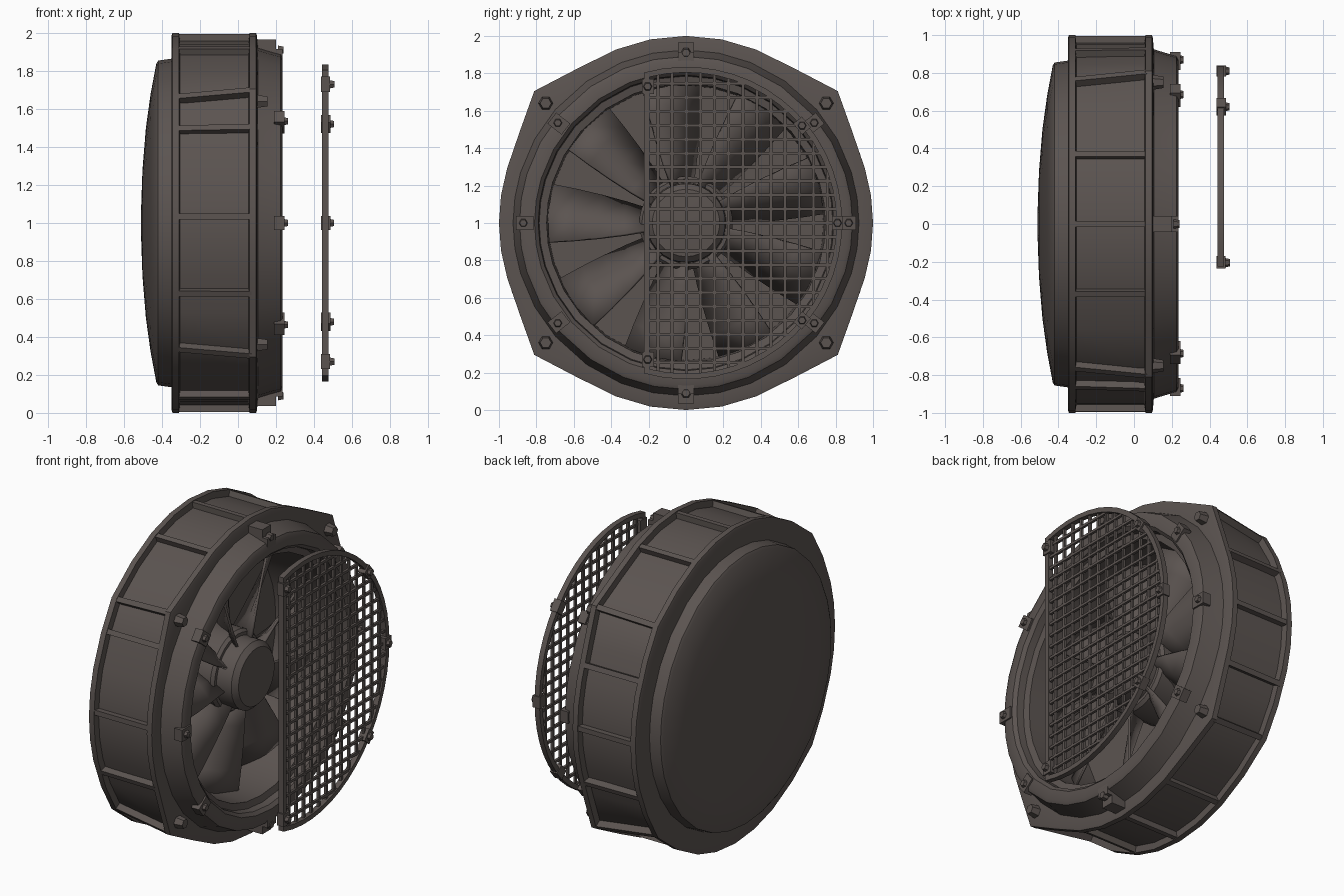
import bpy, bmesh, math
from mathutils import Matrix, Vector

if "Cube" in bpy.data.objects:
    bpy.data.objects.remove(bpy.data.objects["Cube"])

mat = bpy.data.materials.new("dark warm grey metal")
mat.diffuse_color = (0.105, 0.088, 0.081, 1)
mat.use_nodes = True
mat.node_tree.nodes["Principled BSDF"].inputs["Base Color"].default_value = mat.diffuse_color


def finish(name, bm, angle=35):
    bmesh.ops.recalc_face_normals(bm, faces=bm.faces)
    me = bpy.data.meshes.new(name)
    bm.to_mesh(me)
    bm.free()
    me.materials.append(mat)
    me.shade_smooth()
    me.set_sharp_from_angle(angle=math.radians(angle))
    ob = bpy.data.objects.new(name, me)
    bpy.context.collection.objects.link(ob)
    return ob


def polar(x, r, deg):
    a = math.radians(deg)
    return Vector((x, r * math.cos(a), 1 + r * math.sin(a)))


def loft(bm, rings, loop=False, caps=False):
    vs = [[bm.verts.new(p) for p in ring] for ring in rings]
    n = len(vs[0])
    pairs = list(zip(vs, vs[1:])) + ([(vs[-1], vs[0])] if loop else [])
    for a, b in pairs:
        for i in range(n):
            j = (i + 1) % n
            bm.faces.new((a[i], a[j], b[j], b[i]))
    if caps:
        bm.faces.new(vs[0])
        bm.faces.new(vs[-1])


def polar_box(bm, deg, x0, x1, r0, r1, w):
    # box standing radially on the x axis
    m = (Matrix.Translation((0, 0, 1)) @ Matrix.Rotation(math.radians(deg), 4, 'X')
         @ Matrix.Translation(((x0 + x1) / 2, (r0 + r1) / 2, 0))
         @ Matrix.Diagonal((x1 - x0, r1 - r0, w, 1)))
    bmesh.ops.create_cube(bm, size=1, matrix=m)


def box(bm, lo, hi):
    lo, hi = Vector(lo), Vector(hi)
    m = Matrix.Translation((lo + hi) / 2) @ Matrix.Diagonal((*(hi - lo), 1))
    bmesh.ops.create_cube(bm, size=1, matrix=m)


def bolt(bm, pos, r, depth):
    m = Matrix.Translation(pos) @ Matrix.Rotation(math.pi / 2, 4, 'Y')
    bmesh.ops.create_cone(bm, cap_ends=True, segments=6, radius1=r, radius2=r * 0.75,
                          depth=depth, matrix=m)


# Round outline with four raised corners, which fade towards the back
TABLE = [(0, 1), (8.5, 1), (17, 1), (29, 1.015), (41, 1.075), (55, 1.009), (68, 1), (79, 1), (90, 1)]


def outline_r(deg, x):
    k = min(1, max(0.3, 0.3 + 0.7 * (x + 0.31) / 0.37))
    d = deg % 180
    d = 180 - d if d > 90 else d
    for (a0, r0), (a1, r1) in zip(TABLE, TABLE[1:]):
        if d <= a1:
            return 1 + k * (r0 + (r1 - r0) * (d - a0) / (a1 - a0) - 1)


quarter = [a for a, r in TABLE]
half = quarter + [180 - a for a in quarter[-2:0:-1]]
ANGLES = half + [a + 180 for a in half]


def outline(x, s):
    return [polar(x, s * outline_r(a, x), a) for a in ANGLES]


def circle(x, r):
    return [polar(x, r, a) for a in ANGLES]


# Housing: domed back, two flanges, recessed wall, front ring and inner well
bm = bmesh.new()
loft(bm, [
    circle(-0.51, 0.08), circle(-0.503, 0.28), circle(-0.485, 0.5), circle(-0.46, 0.68),
    circle(-0.43, 0.84), circle(-0.42, 0.855), circle(-0.35, 0.865),
    outline(-0.35, 0.985), outline(-0.345, 1), outline(-0.31, 1), outline(-0.305, 0.96),
    outline(0.055, 0.96), outline(0.06, 1), outline(0.095, 1), outline(0.10, 0.985),
    circle(0.105, 0.925), circle(0.17, 0.905), circle(0.225, 0.89), circle(0.235, 0.87),
    circle(0.235, 0.81), circle(0.215, 0.79), circle(0.17, 0.785), circle(0.16, 0.745),
    circle(-0.25, 0.735), circle(-0.25, 0.1)], caps=True)
finish("housing", bm)

# Ribs across the recessed wall
bm = bmesh.new()
for a in (0, 22, 41, 68, 90, 112, 139, 150, 178, 202, 221, 248, 270, 292, 319, 338):
    ends = []
    for x in (-0.32, 0.07):
        r = outline_r(a, x)
        ends.append([polar(x, r * s, a + d) for s, d in
                     ((0.9, -0.9), (0.995, -0.9), (0.995, 0.9), (0.9, 0.9))])
    loft(bm, ends, caps=True)
finish("housing_ribs", bm)

# Clips around the front ring
bm = bmesh.new()
for a in (0, 38, 142, 180, 218, 322):
    polar_box(bm, a, 0.19, 0.245, 0.815, 0.91, 0.075)
    bolt(bm, polar(0.25, 0.87, a), 0.025, 0.025)
for a in (90, 270):
    polar_box(bm, a, 0.09, 0.2, 0.85, 0.965, 0.085)
    polar_box(bm, a, 0.19, 0.235, 0.85, 0.915, 0.085)
    bolt(bm, polar(0.225, 0.91, a), 0.028, 0.03)
finish("ring_clips", bm)

# Corner bolts on the front flange
bm = bmesh.new()
for y in (-0.75, 0.75):
    for z in (0.36, 1.64):
        bolt(bm, (0.125, y, z), 0.04, 0.06)
finish("corner_bolts", bm)

# Hub
bm = bmesh.new()
loft(bm, [circle(-0.26, 0.25), circle(-0.02, 0.25), circle(0.0, 0.235), circle(0.0, 0.215),
          circle(0.1, 0.21), circle(0.13, 0.18), circle(0.14, 0.06)], caps=True)
finish("hub", bm)

# Nine pitched fan blades
bm = bmesh.new()
for k in range(9):
    rows = []
    for i in range(5):
        r = 0.2 + 0.135 * i
        spread = 16 - i
        pitch = 0.11 - 0.008 * i
        rows.append([bm.verts.new(polar(-0.06 + t * pitch + 0.02 * (1 - t * t), r,
                                        176 + 40 * k + t * spread)) for t in (-1, 0, 1)])
    for a, b in zip(rows, rows[1:]):
        for i in range(2):
            bm.faces.new((a[i], a[i + 1], b[i + 1], b[i]))
blades = finish("fan_blades", bm)
mod = blades.modifiers.new("thickness", 'SOLIDIFY')
mod.thickness = 0.015
mod.offset = 0

# Half grille: rim with one straight edge
CHORD = -0.225


def grille_ring(x, inset):
    r, c = 0.835 - inset, CHORD + inset
    end = math.degrees(math.acos(c / r))
    return [polar(x, r, -end + 2 * end * i / 32) for i in range(33)]


bm = bmesh.new()
loft(bm, [grille_ring(0.443, 0), grille_ring(0.477, 0), grille_ring(0.477, 0.03),
          grille_ring(0.443, 0.03)], loop=True)
finish("grille_rim", bm)

# Grille bars
bm = bmesh.new()
R, W = 0.815, 0.008
for i in range(1, 14):
    y = CHORD + 0.0755 * i
    h = math.sqrt(R * R - y * y)
    box(bm, (0.45, y - W, 1 - h), (0.466, y + W, 1 + h))
for i in range(-10, 11):
    z = 0.0745 * i
    box(bm, (0.454, CHORD + 0.01, 1 + z - W), (0.47, math.sqrt(R * R - z * z), 1 + z + W))
finish("grille_bars", bm)

# Grille clips
bm = bmesh.new()
for a in (0, 40, 320):
    polar_box(bm, a, 0.437, 0.487, 0.78, 0.84, 0.075)
    bolt(bm, polar(0.492, 0.81, a), 0.025, 0.025)
for z in (0.27, 1.73):
    box(bm, (0.437, -0.235, z - 0.04), (0.485, -0.17, z + 0.04))
    bolt(bm, (0.492, -0.205, z), 0.026, 0.03)
finish("grille_clips", bm)
